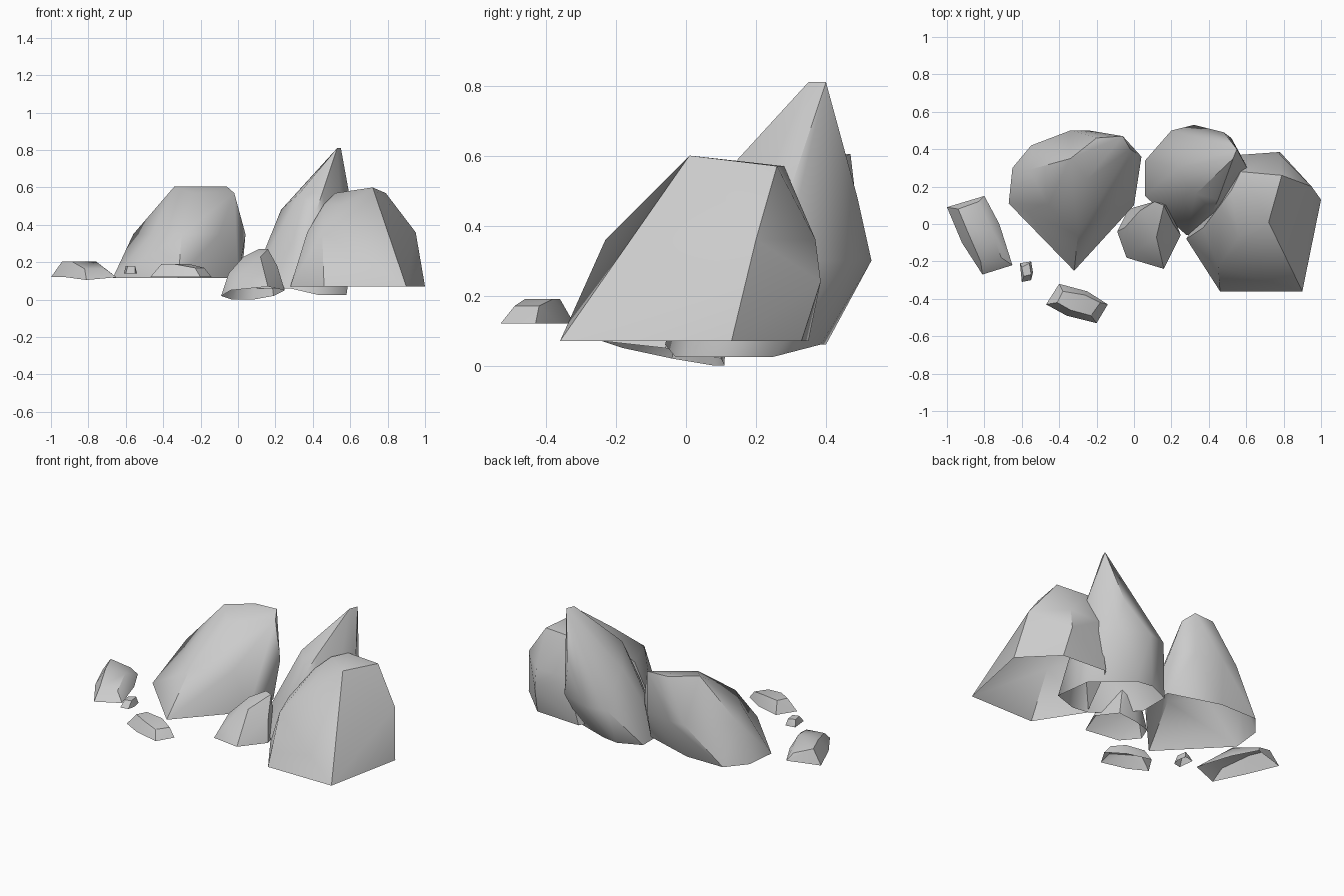
import bpy
import bmesh
from math import radians
from mathutils import Vector

default_cube = bpy.data.objects.get("Cube")
if default_cube:
    bpy.data.objects.remove(default_cube, do_unlink=True)

# One plain stone colour for every rock
STONE = (0.6, 0.6, 0.6, 1)
stone = bpy.data.materials.new("stone_grey")
stone.use_nodes = True
stone.diffuse_color = STONE
for node in stone.node_tree.nodes:
    if node.type == "BSDF_PRINCIPLED":
        node.inputs["Base Color"].default_value = STONE


def make_rock(name, rim, crown, crease=36):
    """Wrap a faceted shell around a ground rim and crown points, open below."""
    bm = bmesh.new()
    rim_verts = {bm.verts.new(Vector(point)) for point in rim}
    for point in crown:
        bm.verts.new(Vector(point))
    bmesh.ops.convex_hull(bm, input=list(bm.verts))

    # Remove points swallowed by the shell
    loose = [vert for vert in bm.verts if not vert.link_faces]
    rim_verts -= set(loose)
    bmesh.ops.delete(bm, geom=loose, context="VERTS")
    bmesh.ops.recalc_face_normals(bm, faces=list(bm.faces))

    # Open the underside
    bm.normal_update()
    underside = [face for face in bm.faces
                 if face.normal.z < -0.3 and all(v in rim_verts for v in face.verts)]
    bmesh.ops.delete(bm, geom=underside, context="FACES")

    # Merge nearly flat neighbours into larger facets
    bmesh.ops.dissolve_limit(bm, angle_limit=radians(3),
                             verts=list(bm.verts), edges=list(bm.edges))

    mesh = bpy.data.meshes.new(name)
    bm.to_mesh(mesh)
    bm.free()
    mesh.materials.append(stone)
    rock = bpy.data.objects.new(name, mesh)
    bpy.context.collection.objects.link(rock)

    # Smooth the gentle bends and keep the chipped edges sharp
    for other in bpy.context.selected_objects:
        other.select_set(False)
    rock.select_set(True)
    bpy.context.view_layer.objects.active = rock
    bpy.ops.object.shade_smooth_by_angle(angle=radians(crease))
    return rock


def level(height, *outline):
    """Lift a flat outline to one height."""
    return [(x, y, height) for x, y in outline]


# Broad boulder with a bulging front below a high ridge
make_rock(
    "broad_boulder",
    rim=level(.115, (-.32, -.25), (-.67, .11), (-.65, .3), (-.55, .42),
              (-.3, .42), (.02, .32), (0, .1)),
    crown=level(.35, (-.56, .29), (-.46, .1), (-.3, -.06), (-.1, .1),
                (-.34, .5), (-.24, .5), (-.06, .47), (.04, .36))
    + level(.57, (-.25, .24), (-.02, .4))
    + level(.605, (-.34, .35), (-.2, .46), (-.06, .47)),
    crease=50,
)

# Tall pointed boulder
make_rock(
    "pointed_boulder",
    rim=level(.06, (.06, .15), (.28, -.06), (.3, .385), (.2, .4), (.06, .34))
    + level(.025, (.43, -.03), (.58, .02), (.55, .25)),
    crown=level(.3, (.16, .25), (.2, .5), (.32, .53), (.52, .46), (.62, .28), (.3, .03))
    + level(.48, (.23, .3), (.48, .49), (.61, .29), (.42, .07))
    + level(.57, (.33, .16), (.45, .13), (.34, .33))
    + level(.71, (.53, .42))
    + level(.81, (.53, .35), (.55, .4)),
    crease=45,
)

# Wide slab-sided boulder
make_rock(
    "slab_boulder",
    rim=level(.07, (.46, -.36), (.9, -.36), (1, .13), (.8, .33), (.5, .35), (.28, -.08)),
    crown=level(.36, (.45, -.23), (.95, .2), (.78, .37), (.57, .37), (.37, -.02))
    + level(.24, (.78, .385))
    + level(.51, (.56, -.07), (.46, .1))
    + level(.57, (.52, .18), (.57, .28), (.79, .26))
    + level(.6, (.72, .01)),
    crease=40,
)

# Low stone between the boulders, tipped up at the front
make_rock(
    "middle_stone",
    rim=level(.02, (-.09, -.04), (.19, .1)) + level(.05, (-.04, -.18), (.25, -.06))
    + level(.07, (.16, -.24)) + level(0, (.08, .11), (-.03, .08)),
    crown=level(.14, (-.05, -.02), (.02, -.14)) + level(.23, (.03, .07), (.12, -.07))
    + level(.18, (.21, 0)) + level(.27, (.11, .12), (.16, .1)),
    crease=40,
)

# Loose flat stones
make_rock(
    "left_flat_stone",
    rim=level(.12, (-1, .09), (-.92, -.1), (-.65, -.22), (-.72, 0), (-.8, .15))
    + level(.105, (-.81, -.27)),
    crown=level(.205, (-.94, .08), (-.89, -.04), (-.76, -.03))
    + level(.165, (-.83, .12), (-.82, -.2), (-.71, -.18)),
    crease=30,
)
make_rock(
    "front_flat_stone",
    rim=level(.12, (-.47, -.43), (-.4, -.32), (-.25, -.36), (-.14, -.43),
              (-.2, -.53), (-.36, -.49)),
    crown=level(.19, (-.38, -.36), (-.41, -.42), (-.34, -.46), (-.26, -.38))
    + level(.17, (-.23, -.49), (-.18, -.42)),
    crease=30,
)
make_rock(
    "pebble",
    rim=level(.14, (-.61, -.21), (-.55, -.2), (-.54, -.26), (-.55, -.3), (-.6, -.31)),
    crown=level(.18, (-.6, -.23), (-.56, -.21), (-.55, -.27), (-.59, -.28)),
    crease=30,
)
